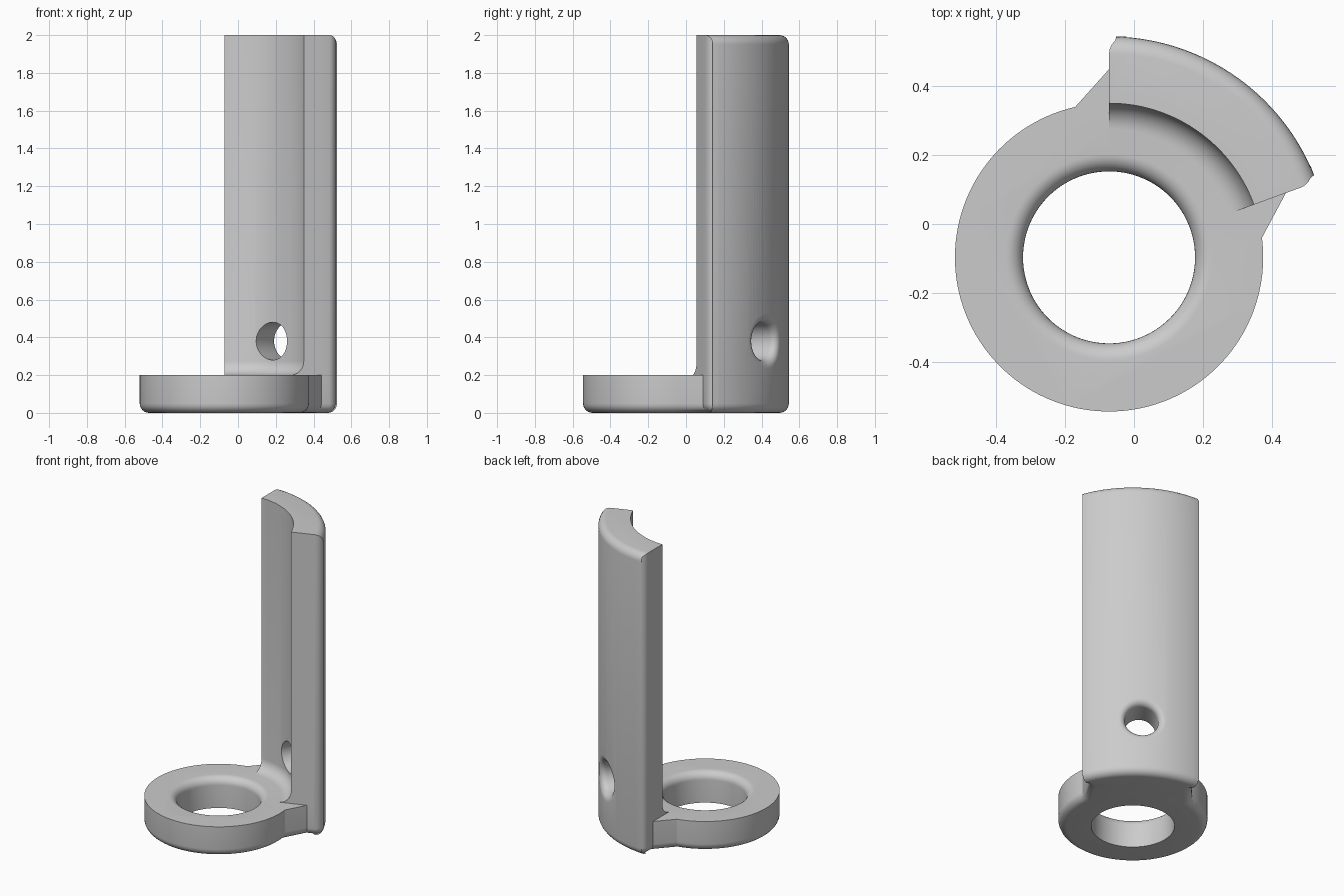
import bpy, bmesh
from math import sin, cos, pi, radians, sqrt
from mathutils import Matrix, Vector

if "Cube" in bpy.data.objects:
    bpy.data.objects.remove(bpy.data.objects["Cube"])

CX, CY = -0.0725, -0.097          # ring axis
RING, HOLE, OUTER = 0.448, 0.25, 0.642
A0, A1 = 20, 90                   # angular span of the wall
BASE_H, TOP = 0.2, 2.0
ROUND = 0.05

grey = bpy.data.materials.new("plain grey")
grey.use_nodes = True
grey.diffuse_color = (0.6, 0.6, 0.6, 1)
grey.node_tree.nodes["Principled BSDF"].inputs["Base Color"].default_value = (0.6, 0.6, 0.6, 1)


def polar(r, deg):
    return (r * cos(radians(deg)), r * sin(radians(deg)))


def arc(r, start, end, n):
    return [polar(r, start + (end - start) * i / n) for i in range(n + 1)]


def make(name, bm):
    bmesh.ops.recalc_face_normals(bm, faces=bm.faces)
    mesh = bpy.data.meshes.new(name)
    bm.to_mesh(mesh)
    bm.free()
    obj = bpy.data.objects.new(name, mesh)
    bpy.context.collection.objects.link(obj)
    obj.location = (CX, CY, 0)
    mesh.materials.append(grey)
    return obj


def prism(outline, z0, z1):
    bm = bmesh.new()
    face = bm.faces.new([bm.verts.new((x, y, z0)) for x, y in outline])
    out = bmesh.ops.extrude_face_region(bm, geom=[face])
    verts = [g for g in out["geom"] if isinstance(g, bmesh.types.BMVert)]
    bmesh.ops.translate(bm, verts=verts, vec=(0, 0, z1 - z0))
    bmesh.ops.recalc_face_normals(bm, faces=bm.faces)
    return bm


def revolve(profile, start, end, n):
    """Sweep a closed (radius, height) section around z."""
    bm = bmesh.new()
    full = end - start == 360
    rings = []
    for i in range(n if full else n + 1):
        c, s = polar(1, start + (end - start) * i / n)
        rings.append([bm.verts.new((r * c, r * s, z)) for r, z in profile])
    if full:
        rings.append(rings[0])
    for a, b in zip(rings, rings[1:]):
        for k in range(len(profile)):
            m = (k + 1) % len(profile)
            bm.faces.new((a[k], a[m], b[m], b[k]))
    if not full:
        bm.faces.new(rings[0])
        bm.faces.new(rings[-1])
    bmesh.ops.remove_doubles(bm, verts=bm.verts, dist=1e-5)
    return bm


def combine(target, tool, operation):
    mod = target.modifiers.new(operation.lower(), "BOOLEAN")
    mod.operation = operation
    mod.solver = "EXACT"
    mod.object = tool
    bpy.context.view_layer.objects.active = target
    bpy.ops.object.modifier_apply(modifier=mod.name)
    bpy.data.objects.remove(tool)


# Full outline: ring, two slanted gussets, wall sector; rounded below and behind
outline = (arc(RING, A1 + 12.7, 360 + A0 - 12.7, 96) + [polar(0.547, A0)]
           + arc(OUTER, A0, A1, 40) + [polar(0.547, A1)])
bm = prism(outline, 0, TOP)
rounded = []
for e in bm.edges:
    a, b = (v.co for v in e.verts)
    outer = all(abs(p.xy.length - OUTER) < 1e-3 for p in (a, b))
    low = a.z < 0.01 and b.z < 0.01
    corner = outer and abs(a.z - b.z) > 1 and any(
        (a.xy - Vector(polar(OUTER, d))).length < 1e-3 for d in (A0, A1))
    top_rim = outer and a.z > 1.9 and b.z > 1.9
    if low or corner or top_rim:
        rounded.append(e)
bmesh.ops.bevel(bm, geom=rounded, offset=ROUND, segments=6, profile=0.5,
                affect="EDGES", clamp_overlap=False)
bracket = make("ring_bracket", bm)

# Clear everything above the ring except the wall
clear = arc(RING, A0, A1, 40) + arc(1.2, A1, 360 + A0, 60)
combine(bracket, make("clearance_cutter", prism(clear, BASE_H, TOP + 0.2)), "DIFFERENCE")

# Concave foot between ring and wall
F = 0.075
foot = [(RING - F + F * sin(t), BASE_H + F - F * cos(t))
        for t in (pi / 2 * i / 8 for i in range(9))]
foot += [(RING + 0.03, BASE_H + F), (RING + 0.03, BASE_H - 0.03), (RING - F, BASE_H - 0.03)]
combine(bracket, make("foot_fillet", revolve(foot, A0, A1, 40)), "UNION")

# Ring hole with a rounded upper rim
rim = [(HOLE + ROUND * (1 - cos(t)), BASE_H - ROUND + ROUND * sin(t))
       for t in (pi / 2 * i / 8 for i in range(9))]
bore = [(0, -0.1), (HOLE, -0.1)] + rim + [(HOLE + ROUND, 0.3), (0, 0.3)]
combine(bracket, make("ring_hole_cutter", revolve(bore, 0, 360, 96)), "DIFFERENCE")

# Cross hole through the wall, its outer rim flared to follow the curved back
R, FLARE = 0.1, 0.045
flare = [(R + FLARE * (1 - cos(t)), OUTER - FLARE + FLARE * sin(t))
         for t in (pi / 2 * i / 8 for i in range(9))]
cross = [(0, 0.3), (R, 0.3)] + flare + [(R + FLARE, 0.8), (0, 0.8)]
bm = revolve(cross, 0, 360, 48)
for v in bm.verts:
    if v.co.z > 0.5:
        v.co.z -= OUTER - sqrt(OUTER ** 2 - v.co.y ** 2)
axis = Matrix.Rotation(radians((A0 + A1) / 2), 4, "Z") @ Matrix.Rotation(pi / 2, 4, "Y")
bm.transform(Matrix.Translation((0, 0, 0.38)) @ axis)
combine(bracket, make("cross_hole_cutter", bm), "DIFFERENCE")

# Smooth shading with crisp edges kept
bpy.ops.object.select_all(action="DESELECT")
bracket.select_set(True)
bpy.context.view_layer.objects.active = bracket
bpy.ops.object.shade_smooth_by_angle(angle=radians(30))
